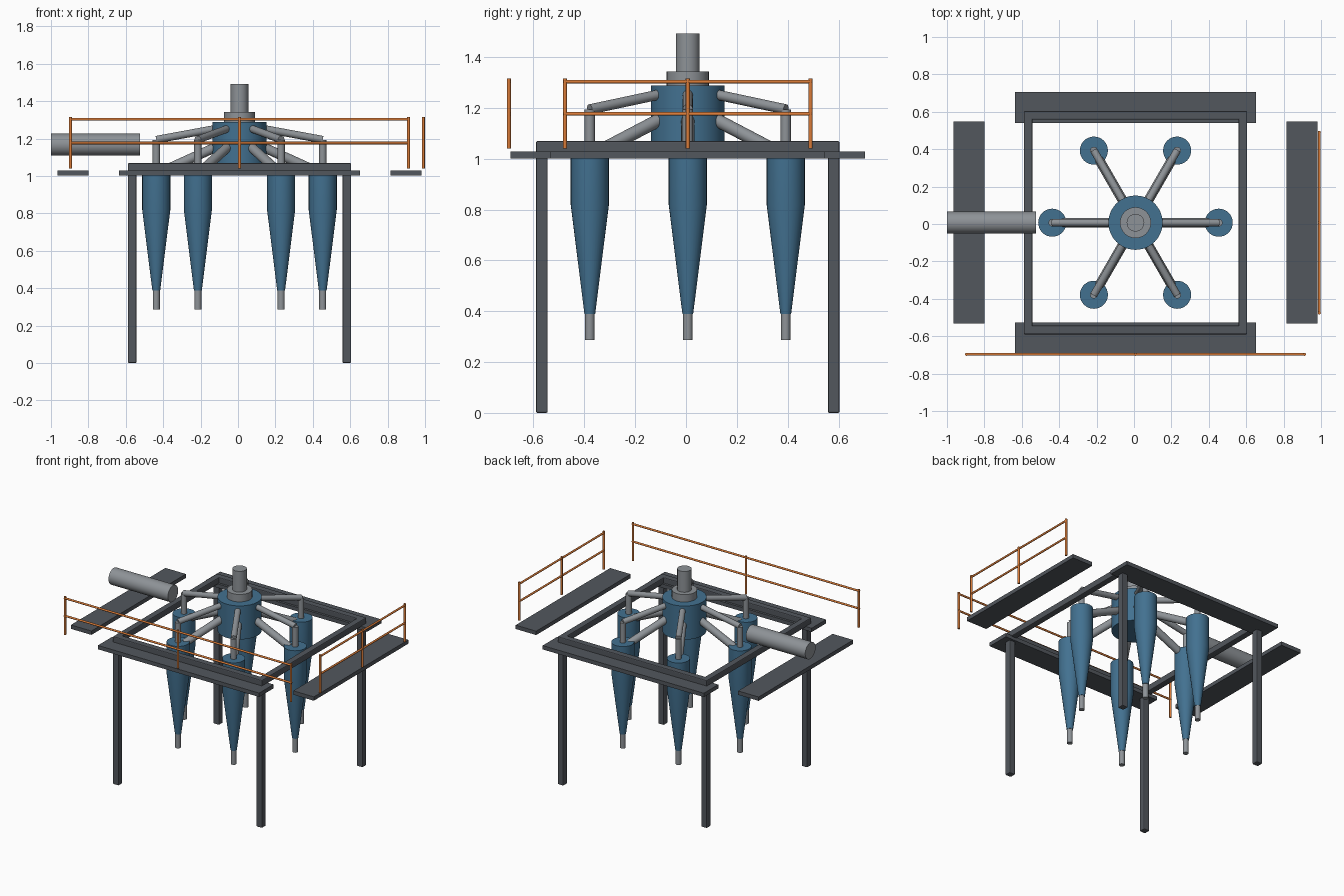
import bpy, bmesh
from math import sin, cos, pi, radians
from mathutils import Vector

if "Cube" in bpy.data.objects:
    bpy.data.objects.remove(bpy.data.objects["Cube"])

CX, CY = 0.008, 0.007   # centre of the cyclone cluster


def material(name, color):
    m = bpy.data.materials.new(name)
    m.diffuse_color = (*color, 1)
    m.use_nodes = True
    m.node_tree.nodes["Principled BSDF"].inputs["Base Color"].default_value = m.diffuse_color
    return m


BLUE = material("blue_paint", (0.055, 0.165, 0.28))
DARK = material("dark_steel", (0.085, 0.095, 0.11))
STEEL = material("pipe_steel", (0.27, 0.29, 0.31))
ORANGE = material("safety_orange", (0.70, 0.20, 0.04))


def finish(name, bm, mat, smooth=True):
    bmesh.ops.recalc_face_normals(bm, faces=bm.faces[:])
    me = bpy.data.meshes.new(name)
    bm.to_mesh(me)
    bm.free()
    ob = bpy.data.objects.new(name, me)
    bpy.context.collection.objects.link(ob)
    me.materials.append(mat)
    if smooth:
        bpy.ops.object.select_all(action='DESELECT')
        ob.select_set(True)
        bpy.context.view_layer.objects.active = ob
        bpy.ops.object.shade_smooth_by_angle(angle=radians(35))
    return ob


def box(name, center, size, mat=DARK, bevel=0.0):
    bm = bmesh.new()
    bmesh.ops.create_cube(bm, size=1)
    for v in bm.verts:
        v.co = Vector(a * s + c for a, s, c in zip(v.co, size, center))
    ob = finish(name, bm, mat, smooth=False)
    if bevel:
        mod = ob.modifiers.new("edge_bevel", 'BEVEL')
        mod.width, mod.segments = bevel, 2
    return ob


def lathe(name, profile, center, mat, n=32):
    """Solid of revolution from (radius, z) points with flat end caps."""
    bm = bmesh.new()
    rings = [[bm.verts.new((center[0] + r * cos(2 * pi * i / n),
                            center[1] + r * sin(2 * pi * i / n), z))
              for i in range(n)] for r, z in profile]
    for a, b in zip(rings, rings[1:]):
        for i in range(n):
            j = (i + 1) % n
            bm.faces.new((a[i], a[j], b[j], b[i]))
    bm.faces.new(rings[0])
    bm.faces.new(rings[-1])
    return finish(name, bm, mat)


def tube(name, p, q, r, mat=STEEL, n=24):
    p, q = Vector(p), Vector(q)
    d = q - p
    bm = bmesh.new()
    bmesh.ops.create_cone(bm, cap_ends=True, segments=n, radius1=r, radius2=r, depth=d.length)
    rot = d.to_track_quat('Z', 'Y')
    for v in bm.verts:
        v.co = rot @ v.co + (p + q) / 2
    return finish(name, bm, mat)


# Central feed header with collar and top pipe
lathe("feed_header", [(0.145, 1.045), (0.145, 1.288)], (CX, CY), BLUE, 48)
lathe("header_collar", [(0.083, 1.285), (0.083, 1.342)], (CX, CY), STEEL)
lathe("header_top_pipe", [(0.047, 1.335), (0.047, 1.492)], (CX, CY), STEEL)

# Six cyclones around the header with their piping
for k in range(6):
    a = k * pi / 3

    def at(r, z):
        return (CX + r * cos(a), CY + r * sin(a), z)

    c = at(0.445, 0)
    lathe(f"cyclone_body_{k+1}", [(0.021, 0.388), (0.075, 0.818), (0.075, 1.05)], c, BLUE)
    lathe(f"cyclone_apex_pipe_{k+1}", [(0.0187, 0.286), (0.0187, 0.40)], c, STEEL)
    lathe(f"overflow_riser_{k+1}", [(0.02, 1.04), (0.02, 1.193)], c, STEEL)
    tube(f"overflow_pipe_{k+1}", at(0.445, 1.194), at(0.12, 1.254), 0.02)
    tube(f"feed_pipe_{k+1}", at(0.12, 1.157), at(0.40, 1.03), 0.026)

# Side inlet pipe
tube("inlet_pipe", (-1.0, CY, 1.167), (-0.525, CY, 1.167), 0.059, n=40)

# Support frame, walkways on all four sides
L, W = 0.574, 0.046
for s, xs, ys in ((-1, "left", "front"), (1, "right", "back")):
    for t, yn in ((-1, "front"), (1, "back")):
        box(f"{yn}_{xs}_leg", (CX + s * L, CY + t * L, 0.525), (W, W, 1.05), bevel=0.006)
    box(f"{ys}_beam", (CX, CY + s * L, 1.046), (2 * L + W, W, W), bevel=0.006)
    box(f"{xs}_beam", (CX + s * L, CY, 1.046), (W, 2 * L + W, W), bevel=0.006)
    box(f"{ys}_walkway", (CX, CY + s * 0.616, 1.015), (1.29, 0.164, 0.028))
    box(f"{xs}_walkway", (CX + s * 0.89, CY, 1.015), (0.164, 1.08, 0.028))


# Handrails on the front and right
def railing(name, mid, along, half):
    mid, along = Vector(mid), Vector(along)
    for i in (-1, 0, 1):
        p = mid + along * half * i
        tube(f"{name}_post_{i+2}", p + Vector((0, 0, 1.04)), p + Vector((0, 0, 1.315)), 0.008, ORANGE, 12)
    for label, z in (("top", 1.303), ("middle", 1.176)):
        h = along * (half + 0.006)
        up = Vector((0, 0, z))
        tube(f"{name}_{label}_rail", mid - h + up, mid + h + up, 0.007, ORANGE, 12)


railing("front_railing", (CX, -0.697, 0), (1, 0, 0), 0.904)
railing("right_railing", (0.991, CY, 0), (0, 1, 0), 0.483)
